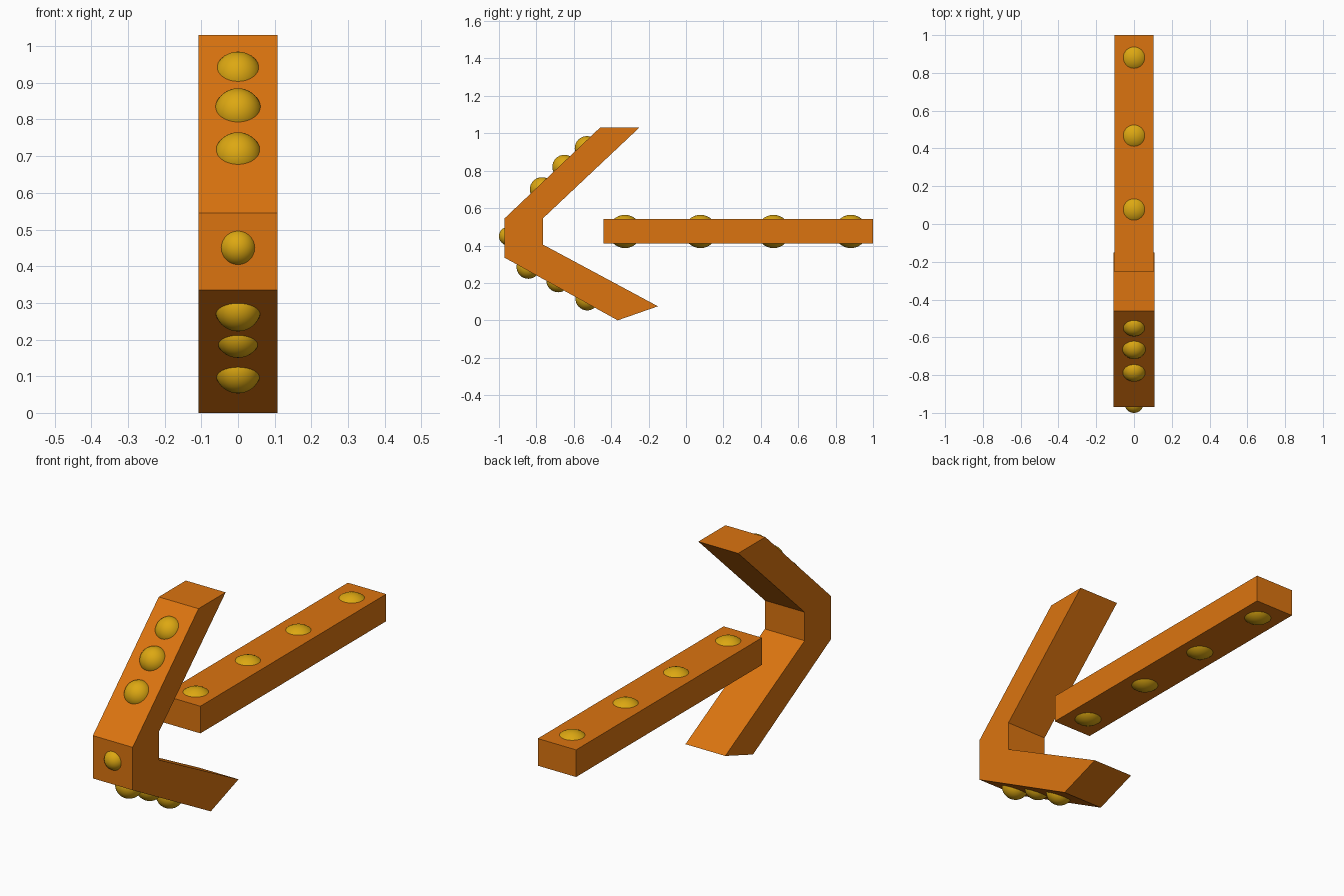
import bpy
import bmesh
from mathutils import Vector

cube = bpy.data.objects.get("Cube")
if cube:
    bpy.data.objects.remove(cube, do_unlink=True)


def make_material(name, color):
    mat = bpy.data.materials.new(name)
    mat.use_nodes = True
    mat.diffuse_color = color
    mat.node_tree.nodes["Principled BSDF"].inputs["Base Color"].default_value = color
    return mat


orange = make_material("burnt orange", (0.71, 0.175, 0.005, 1))
gold = make_material("gold", (0.72, 0.39, 0.006, 1))


def add_object(name, bm, mat):
    mesh = bpy.data.meshes.new(name)
    bmesh.ops.recalc_face_normals(bm, faces=bm.faces)
    bm.to_mesh(mesh)
    bm.free()
    mesh.materials.append(mat)
    obj = bpy.data.objects.new(name, mesh)
    bpy.context.collection.objects.link(obj)
    return obj


def extruded_profile(name, points, half_width, mat):
    """Extrude a side outline of (y, z) points across the width."""
    bm = bmesh.new()
    face = bm.faces.new([bm.verts.new((-half_width, y, z)) for y, z in points])
    side = bmesh.ops.extrude_face_region(bm, geom=[face])["geom"]
    verts = [g for g in side if isinstance(g, bmesh.types.BMVert)]
    bmesh.ops.translate(bm, verts=verts, vec=Vector((2 * half_width, 0, 0)))
    return add_object(name, bm, mat)


def stud(name, y, z, radius):
    bm = bmesh.new()
    bmesh.ops.create_uvsphere(bm, u_segments=32, v_segments=16, radius=radius)
    for face in bm.faces:
        face.smooth = True
    obj = add_object(name, bm, gold)
    obj.location = (0, y, z)


# Bent head with two swept prongs
extruded_profile("head", [
    (-0.46, 1.03), (-0.25, 1.03), (-0.765, 0.545), (-0.765, 0.405),
    (-0.15, 0.075), (-0.365, 0.0), (-0.97, 0.335), (-0.97, 0.545),
], 0.108, orange)

# Straight separate shaft
extruded_profile("shaft", [
    (-0.44, 0.41), (1.0, 0.41), (1.0, 0.543), (-0.44, 0.543),
], 0.104, orange)

# Studs through the shaft
for i, y in enumerate((-0.327, 0.077, 0.468, 0.881)):
    stud(f"shaft_stud_{i + 1}", y, 0.475, 0.089)

# Studs along the upper prong
for i, (y, z) in enumerate([(-0.53, 0.92), (-0.65, 0.82), (-0.77, 0.70)]):
    stud(f"upper_stud_{i + 1}", y, z, 0.065)

# Studs along the lower prong
for i, (y, z) in enumerate([(-0.843, 0.285), (-0.684, 0.213), (-0.528, 0.116)]):
    stud(f"lower_stud_{i + 1}", y, z, 0.063)

# Stud on the front face
stud("front_stud", -0.95, 0.45, 0.05)
